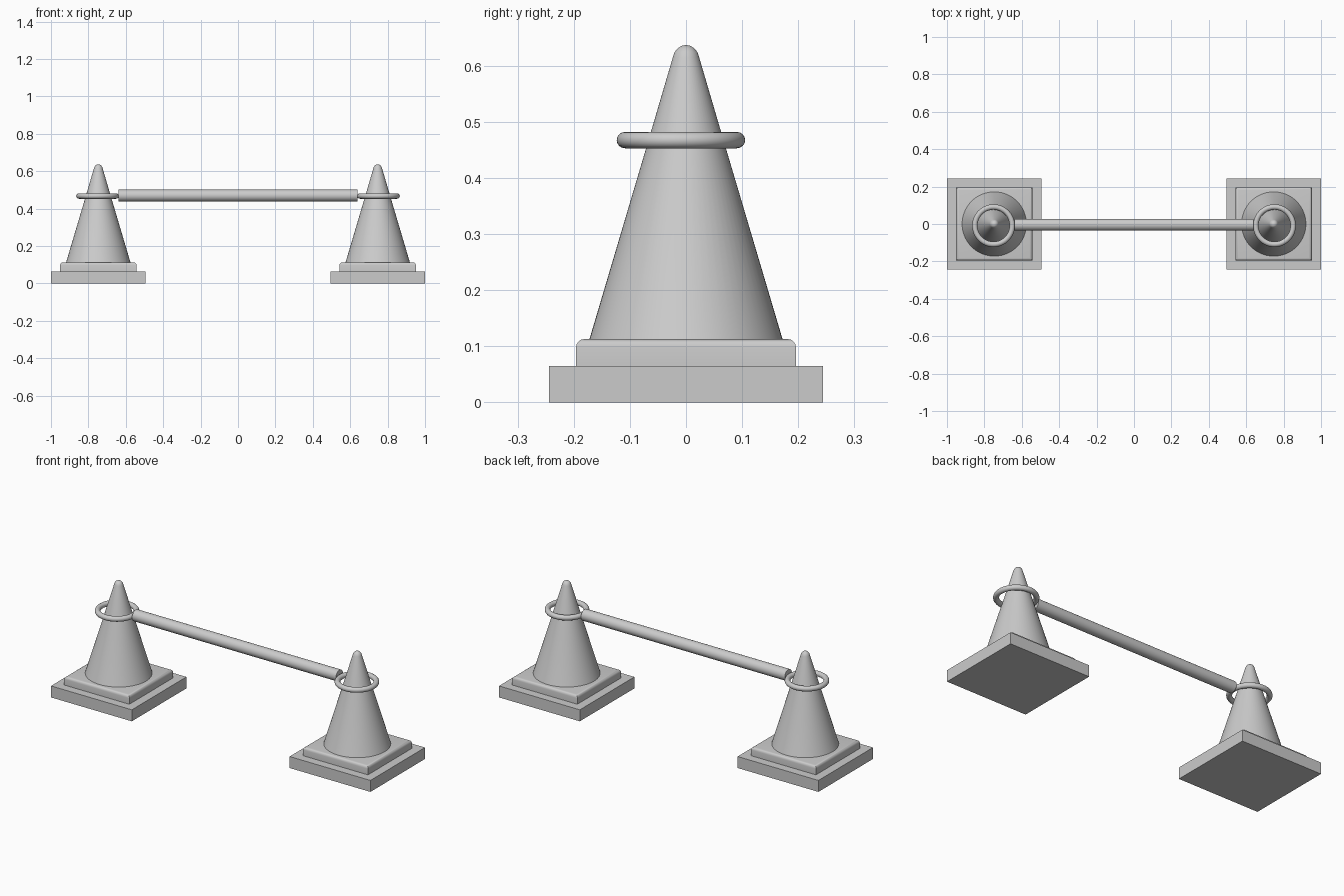
import bpy, bmesh, math
from mathutils import Matrix

if "Cube" in bpy.data.objects:
    bpy.data.objects.remove(bpy.data.objects["Cube"])

CX = 0.747  # distance of each cone from the middle


def finish(name, bm, smooth=True):
    bmesh.ops.recalc_face_normals(bm, faces=bm.faces[:])
    me = bpy.data.meshes.new(name)
    bm.to_mesh(me)
    bm.free()
    ob = bpy.data.objects.new(name, me)
    bpy.context.collection.objects.link(ob)
    if smooth:
        bpy.context.view_layer.objects.active = ob
        ob.select_set(True)
        bpy.ops.object.shade_smooth_by_angle(angle=math.radians(35))
        ob.select_set(False)
    return ob


def box(name, x, hx, hy, z0, z1, round_top=0.0):
    bm = bmesh.new()
    m = Matrix.Translation((x, 0, (z0 + z1) / 2)) @ Matrix.Diagonal((2 * hx, 2 * hy, z1 - z0, 1))
    bmesh.ops.create_cube(bm, size=1, matrix=m)
    if round_top:
        top = [e for e in bm.edges if all(v.co.z > z1 - 1e-4 for v in e.verts)]
        bmesh.ops.bevel(bm, geom=top, offset=round_top, segments=4, profile=0.5, affect='EDGES')
    return finish(name, bm, bool(round_top))


def lathe(name, center, profile, steps=64, closed=False):
    # profile of (radius, height) points spun around the vertical axis
    bm = bmesh.new()
    vs = [bm.verts.new((r, 0, z)) for r, z in profile]
    es = [bm.edges.new(p) for p in zip(vs, vs[1:])]
    if closed:
        es.append(bm.edges.new((vs[-1], vs[0])))
    bmesh.ops.spin(bm, geom=vs + es, cent=(0, 0, 0), axis=(0, 0, 1),
                   angle=2 * math.pi, steps=steps)
    bmesh.ops.remove_doubles(bm, verts=bm.verts[:], dist=1e-5)
    bmesh.ops.translate(bm, verts=bm.verts[:], vec=center)
    return finish(name, bm)


cone_profile = [(0, 0.105), (0.175, 0.105), (0.172, 0.113), (0.072, 0.45), (0.0235, 0.615),
                (0.0205, 0.624), (0.015, 0.631), (0.008, 0.6355), (0, 0.637)]
ring_profile = [(0.1 + 0.0145 * math.cos(a * math.pi / 8), 0.0145 * math.sin(a * math.pi / 8))
                for a in range(16)]

for side, x in (("left", -CX), ("right", CX)):
    # weighted square foot, rounded step, cone and the hanging ring
    box(side + "_foot", x, 0.253, 0.244, 0, 0.065)
    box(side + "_step", x, 0.204, 0.196, 0.065, 0.113, 0.015)
    lathe(side + "_cone", (x, 0, 0), cone_profile)
    lathe(side + "_ring", (math.copysign(0.751, x), -0.009, 0.4675), ring_profile, closed=True)

# connecting bar
bm = bmesh.new()
bmesh.ops.create_cone(bm, cap_ends=True, segments=32, radius1=0.032, radius2=0.032, depth=1.276,
                      matrix=Matrix.Translation((0, -0.004, 0.47)) @ Matrix.Rotation(math.pi / 2, 4, 'Y'))
finish("connecting_bar", bm)
